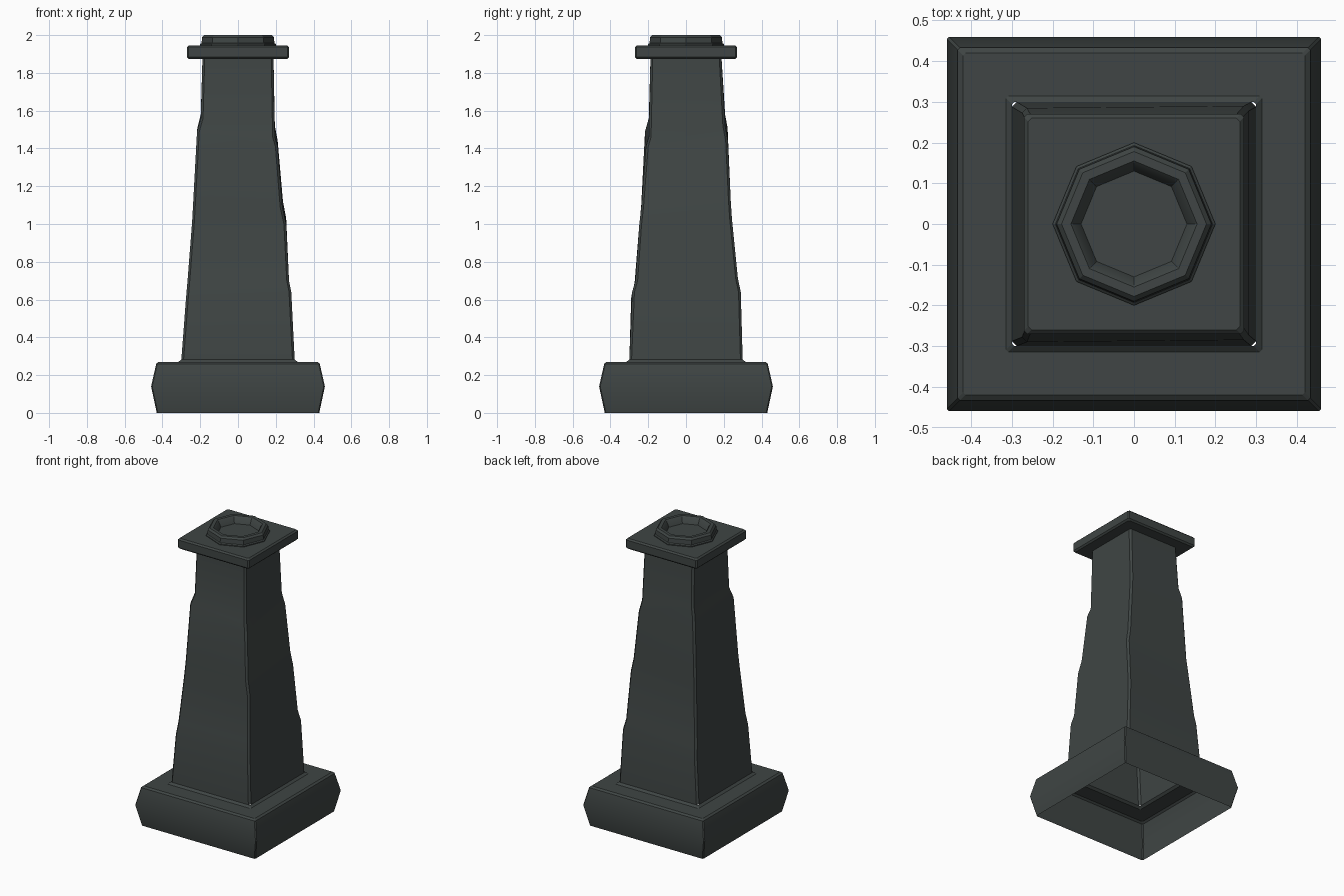
import bpy, bmesh, math

if "Cube" in bpy.data.objects:
    bpy.data.objects.remove(bpy.data.objects["Cube"])

stone = bpy.data.materials.new("dark slate")
stone.diffuse_color = (0.05, 0.06, 0.058, 1)
stone.use_nodes = True
stone.node_tree.nodes["Principled BSDF"].inputs["Base Color"].default_value = stone.diffuse_color

SIGNS = [(-1, -1), (1, -1), (1, 1), (-1, 1)]


def square_ring(corners, c):
    """Four (half_x, half_y, z) corners, counter-clockwise, each with a small chamfer c."""
    pts = []
    for i, (hx, hy, z) in enumerate(corners):
        sx, sy = SIGNS[i]
        along_y = (sx * hx, sy * (hy - c), z)
        along_x = (sx * (hx - c), sy * hy, z)
        pts += [along_y, along_x] if i % 2 == 0 else [along_x, along_y]
    return pts


def loft(name, rings, fill_top=False, smooth=25):
    """Skin a stack of rings; the underside stays open."""
    bm = bmesh.new()
    loops = [[bm.verts.new(p) for p in r] for r in rings]
    n = len(loops[0])
    for a, b in zip(loops, loops[1:]):
        for i in range(n):
            j = (i + 1) % n
            bm.faces.new((a[i], a[j], b[j], b[i]))
    if fill_top:
        bm.faces.new(loops[-1])
    me = bpy.data.meshes.new(name)
    bm.to_mesh(me)
    bm.free()
    me.materials.append(stone)
    ob = bpy.data.objects.new(name, me)
    bpy.context.collection.objects.link(ob)
    bpy.ops.object.select_all(action='DESELECT')
    ob.select_set(True)
    bpy.context.view_layer.objects.active = ob
    bpy.ops.object.shade_smooth_by_angle(angle=math.radians(smooth))
    return ob


def square_profile(profile, c):
    return [square_ring([(h, h, z)] * 4, c) for h, z in profile]


# Hollow plinth with bulging sides
loft("plinth", square_profile([(0.43, 0), (0.46, 0.14), (0.433, 0.26), (0.42, 0.27),
                               (0.315, 0.27), (0.30, 0.283)], 0.006))

# Tapering shaft with chipped ledges: (half_x, half_y, z) for front-left,
# front-right, back-right and back-left corners of every ring
shaft = [
    [(0.30, 0.30, 0.283)] * 4,
    [(0.275, 0.29, 0.61), (0.282, 0.285, 0.64), (0.282, 0.29, 0.64), (0.275, 0.285, 0.60)],
    [(0.268, 0.272, 0.69), (0.27, 0.268, 0.70), (0.268, 0.275, 0.71), (0.268, 0.272, 0.67)],
    [(0.243, 0.245, 1.01), (0.255, 0.247, 1.00), (0.255, 0.243, 1.03), (0.242, 0.243, 1.00)],
    [(0.238, 0.237, 1.10), (0.235, 0.237, 1.09), (0.238, 0.237, 1.12), (0.236, 0.235, 1.08)],
    [(0.217, 0.217, 1.49), (0.21, 0.212, 1.41), (0.21, 0.222, 1.44), (0.215, 0.22, 1.51)],
    [(0.197, 0.197, 1.56), (0.195, 0.197, 1.46), (0.195, 0.207, 1.52), (0.197, 0.207, 1.58)],
    [(0.188, 0.188, 1.88)] * 4,
]
loft("shaft", [square_ring(r, 0.012) for r in shaft])

# Square cap slab
loft("cap", square_profile([(0.18, 1.874), (0.26, 1.874), (0.27, 1.884), (0.27, 1.936),
                            (0.26, 1.946)], 0.008), fill_top=True)

# Octagonal collar with a recessed middle
collar = [(0.20, 1.944), (0.20, 1.952), (0.193, 1.958), (0.19, 1.988), (0.178, 2.0),
          (0.155, 2.0), (0.145, 1.99), (0.13, 1.955)]
loft("collar", [[(r * math.cos(i * math.pi / 4), r * math.sin(i * math.pi / 4), z)
                 for i in range(8)] for r, z in collar], fill_top=True)
